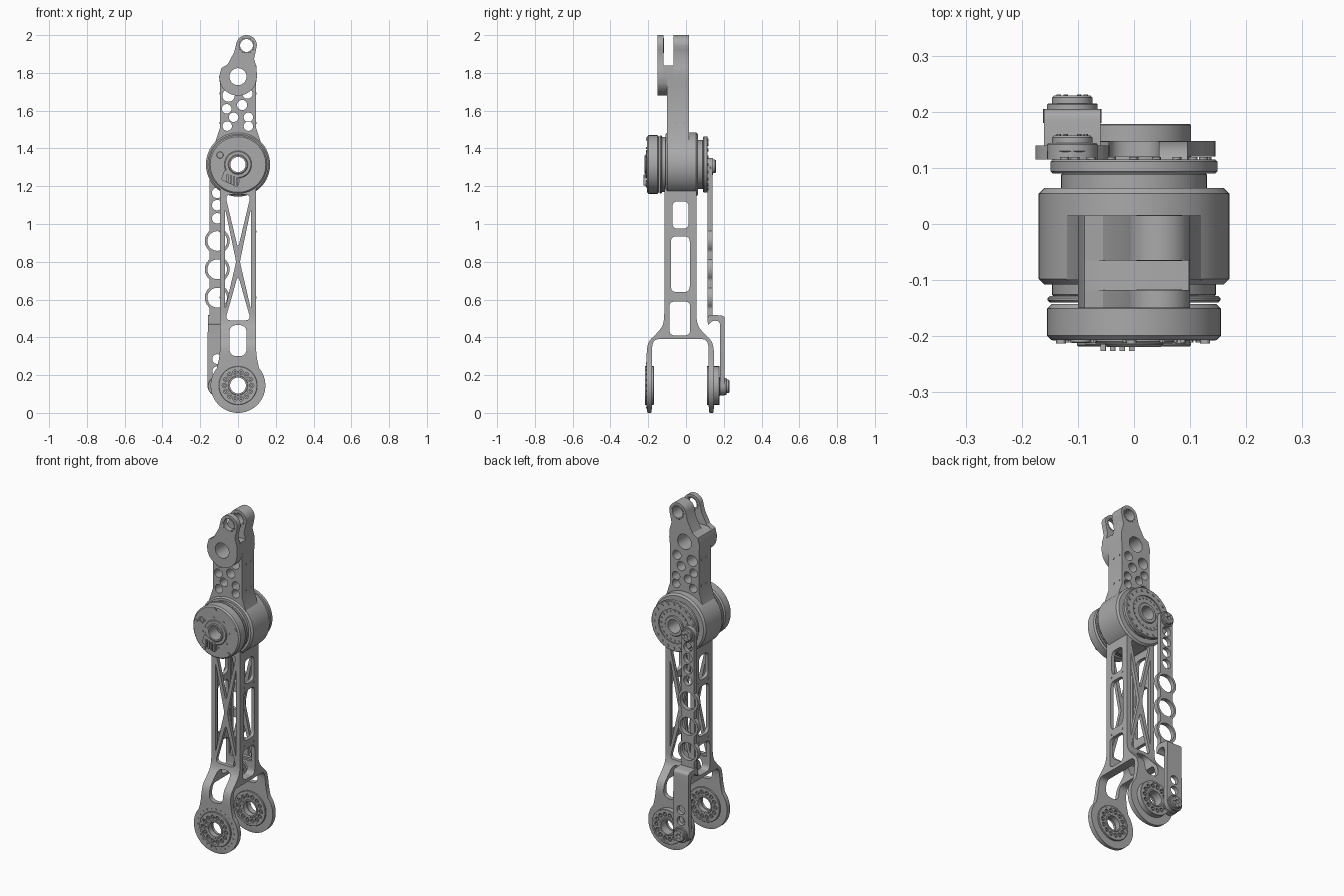
import bpy, bmesh, math
from math import sin, cos, pi, radians
from mathutils import Vector, Matrix

cube = bpy.data.objects.get("Cube")
if cube:
    bpy.data.objects.remove(cube, do_unlink=True)

grey = bpy.data.materials.new("machined_grey")
grey.use_nodes = True
GREY = (0.4, 0.4, 0.4, 1)
grey.diffuse_color = GREY
grey.node_tree.nodes["Principled BSDF"].inputs["Base Color"].default_value = GREY


def add(name, mesh):
    obj = bpy.data.objects.new(name, mesh)
    bpy.context.collection.objects.link(obj)
    mesh.materials.clear()
    mesh.materials.append(grey)
    return obj


def circle(x, z, r, n=32, start=0, end=360):
    full = end - start == 360
    steps = n if full else n - 1
    angles = [radians(start + (end - start) * i / steps) for i in range(n)]
    return [(x + r * cos(a), z + r * sin(a)) for a in angles]


def rounded(pts, r, steps=6):
    """Fillet every corner of a polygon."""
    out = []
    for i, p in enumerate(pts):
        p, a, b = Vector(p), Vector(pts[i - 1]), Vector(pts[(i + 1) % len(pts)])
        s = p + (a - p).normalized() * min(r, (a - p).length * 0.45)
        e = p + (b - p).normalized() * min(r, (b - p).length * 0.45)
        for k in range(steps + 1):
            t = k / steps
            out.append(tuple(s * (1 - t) ** 2 + p * 2 * t * (1 - t) + e * t * t))
    return out


def box2(x0, x1, z0, z1, r=0.03):
    return rounded([(x0, z0), (x1, z0), (x1, z1), (x0, z1)], r)


def plate(name, loops, lo, hi, axis="y"):
    """Extrude an outline with holes along one axis."""
    curve = bpy.data.curves.new(name, "CURVE")
    curve.dimensions, curve.fill_mode = "2D", "BOTH"
    curve.extrude = (hi - lo) / 2
    for loop in loops:
        spline = curve.splines.new("POLY")
        spline.points.add(len(loop) - 1)
        for point, (u, v) in zip(spline.points, loop):
            point.co = (u, v, 0, 1)
        spline.use_cyclic_u = True
    temp = bpy.data.objects.new(name, curve)
    bpy.context.collection.objects.link(temp)
    bpy.context.view_layer.update()
    mesh = bpy.data.meshes.new_from_object(temp.evaluated_get(bpy.context.evaluated_depsgraph_get()))
    bpy.data.objects.remove(temp)
    bm = bmesh.new()
    bm.from_mesh(mesh)
    mid = (lo + hi) / 2
    for v in bm.verts:
        u, w, d = v.co
        v.co = (u, mid + d, w) if axis == "y" else (mid + d, u, w)
    bmesh.ops.remove_doubles(bm, verts=bm.verts, dist=1e-5)
    bmesh.ops.recalc_face_normals(bm, faces=bm.faces)
    bm.to_mesh(mesh)
    bm.free()
    return add(name, mesh)


def lathe(name, profile, x, z, n=64):
    """Revolve a closed (radius, y) profile around a y-parallel axis."""
    bm = bmesh.new()
    rows = [[bm.verts.new((x + r * cos(2 * pi * i / n), y, z + r * sin(2 * pi * i / n)))
             for r, y in profile] for i in range(n)]
    m = len(profile)
    for i in range(n):
        a, b = rows[i], rows[(i + 1) % n]
        for j in range(m):
            k = (j + 1) % m
            bm.faces.new((a[j], a[k], b[k], b[j]))
    bmesh.ops.recalc_face_normals(bm, faces=bm.faces)
    mesh = bpy.data.meshes.new(name)
    bm.to_mesh(mesh)
    bm.free()
    return add(name, mesh)


def ring(name, x, z, inner, outer, y0, y1, c=0.004):
    return lathe(name, [(inner, y0), (outer - c, y0), (outer, y0 + c),
                        (outer, y1 - c), (outer - c, y1), (inner, y1)], x, z)


def boolean(obj, tool, op):
    mod = obj.modifiers.new("cut", "BOOLEAN")
    mod.object, mod.operation, mod.solver = tool, op, "EXACT"
    bpy.context.view_layer.update()
    mesh = bpy.data.meshes.new_from_object(obj.evaluated_get(bpy.context.evaluated_depsgraph_get()))
    obj.modifiers.clear()
    obj.data = mesh
    bpy.data.objects.remove(tool)


def studs(name, x, z, radius, count, size, y0, y1, start=0):
    """Ring of small bolt heads."""
    bm = bmesh.new()
    turn = Matrix.Rotation(pi / 2, 4, "X")
    for i in range(count):
        a = radians(start) + 2 * pi * i / count
        at = Matrix.Translation((x + radius * cos(a), (y0 + y1) / 2, z + radius * sin(a)))
        bmesh.ops.create_cone(bm, cap_ends=True, segments=12, radius1=size, radius2=size,
                              depth=y1 - y0, matrix=at @ turn)
    mesh = bpy.data.meshes.new(name)
    bm.to_mesh(mesh)
    bm.free()
    return add(name, mesh)


KNEE, ANKLE, ROD = 1.315, 0.145, -0.11

# Lower leg: front silhouette crossed with the forked side silhouette
front = circle(0, ANKLE, 0.145, 40, 140, 400) + [(0.1, 0.29), (0.095, 0.34), (0.095, 1.25),
                                                 (-0.095, 1.25), (-0.095, 0.34), (-0.1, 0.29)]
truss = [rounded([(-0.068, 1.155), (0.068, 1.155), (0, 0.87)], 0.03),
         rounded([(-0.068, 0.49), (0.068, 0.49), (0, 0.73)], 0.03)]
for s in (-1, 1):
    truss.append(rounded([(s * 0.068, 1.08), (s * 0.068, 0.55), (s * 0.01, 0.8)], 0.015))
leg = plate("lower_leg", [front, circle(0, ANKLE, 0.045), box2(-0.045, 0.045, 0.3, 0.465, 0.04)] + truss,
            -0.3, 0.3)
half = [(0.085, 1.25), (0.085, 0.47), (0.125, 0.42), (0.178, 0.37), (0.178, -0.01),
        (0.15, -0.01), (0.15, 0.39), (0.08, 0.39)]
mid_y = -0.03
outline = rounded([(mid_y - a, z) for a, z in half] + [(mid_y + a, z) for a, z in reversed(half)], 0.06)
windows = [box2(-0.072, 0.014, 0.975, 1.12), box2(-0.08, 0.02, 0.64, 0.935), box2(-0.088, 0.022, 0.41, 0.59)]
boolean(leg, plate("side_tool", [outline] + windows, -0.3, 0.3, "x"), "INTERSECT")
boolean(leg, plate("core_tool", [box2(-0.075, 0.075, 0.48, 1.16, 0.01)], mid_y - 0.065, mid_y + 0.065), "DIFFERENCE")

# Ankle bearings on both fork arms
holes = [circle(0.072 * cos(2 * pi * i / 14), ANKLE + 0.072 * sin(2 * pi * i / 14), 0.012, 12) for i in range(14)]
for side, y0, y1 in (("front", -0.216, -0.206), ("front_inner", -0.182, -0.172),
                     ("back_inner", 0.112, 0.122), ("back", 0.148, 0.176)):
    plate(side + "_ankle_bearing", [circle(0, ANKLE, 0.095, 48), circle(0, ANKLE, 0.045)] + holes, y0, y1)
    ring(side + "_ankle_rim", 0, ANKLE, 0.09, 0.102, y0 - 0.002, y1 + 0.002, 0.002)
    ring(side + "_ankle_hub", 0, ANKLE, 0.042, 0.052, y0 - 0.002, y1 + 0.002, 0.002)
    studs(side + "_ankle_rollers", 0, ANKLE, 0.072, 14, 0.007, y0, y1)
studs("front_ankle_bolts", 0, ANKLE, 0.118, 24, 0.004, -0.211, -0.206)

# Knee housing and motor stack
ring("knee_housing", 0, KNEE, 0.04, 0.17, -0.108, 0.064, 0.01)
ring("front_neck", 0, KNEE, 0.04, 0.146, -0.13, -0.1)
ring("front_flange", 0, KNEE, 0.04, 0.154, -0.14, -0.128)
ring("motor_cover", 0, KNEE, 0.04, 0.155, -0.207, -0.143, 0.008)
ring("motor_hub", 0, KNEE, 0.04, 0.072, -0.213, -0.2)
ring("motor_hub_lip", 0, KNEE, 0.04, 0.052, -0.219, -0.2)
studs("cover_bolts", 0, KNEE, 0.135, 5, 0.009, -0.213, -0.2, 20)
studs("cover_screws", 0, KNEE, 0.088, 8, 0.005, -0.211, -0.2, 10)
ring("cover_port", -0.095, KNEE + 0.05, 0.009, 0.018, -0.212, -0.2, 0.002)
socket = [(-0.09, 1.235), (-0.005, 1.195), (0.01, 1.225), (0.0, 1.255), (-0.07, 1.29)]
plate("cable_socket", [rounded(socket, 0.01)], -0.215, -0.2)
for i in range(4):
    x = -0.06 + i * 0.017
    plate("socket_fin", [box2(x, x + 0.01, 1.22 - i * 0.005, 1.262 - i * 0.005, 0.002)], -0.226, -0.21)
ring("back_neck", 0, KNEE, 0.04, 0.13, 0.06, 0.092)
ring("back_flange", 0, KNEE, 0.1, 0.149, 0.09, 0.115)
ring("back_output_disc", 0, KNEE, 0.04, 0.106, 0.085, 0.108)
ring("back_output_hub", 0, KNEE, 0.04, 0.06, 0.1, 0.114)
studs("flange_bolts", 0, KNEE, 0.13, 20, 0.008, 0.11, 0.119)
studs("output_bolts", 0, KNEE, 0.088, 20, 0.006, 0.104, 0.112)

# Upper link: drilled column with a two-pronged head
head = [(0.1, 1.78), (0.098, 1.83), (0.085, 1.875), (0.095, 1.92)]
head += circle(0.045, 1.945, 0.055, 20, 0, 165) + [(-0.02, 1.91), (-0.055, 1.845), (-0.088, 1.825), (-0.1, 1.78)]
low = [(-0.095, 1.74), (-0.095, 1.51), (-0.125, 1.42), (0.125, 1.42), (0.095, 1.51), (0.095, 1.74)]
eye, pivot = circle(0.045, 1.945, 0.037), circle(0, 1.78, 0.045)
drill = [(-0.05, 1.68, 0.033), (0.05, 1.69, 0.027), (-0.06, 1.61, 0.025), (0.022, 1.63, 0.027),
         (-0.023, 1.565, 0.025), (0.055, 1.565, 0.025), (-0.057, 1.518, 0.025), (0.055, 1.518, 0.025)]
drilled = [circle(*d, 24) for d in drill]
bulge = circle(0, 1.78, 0.1, 24, 200, 340)
neck_top = [(0.1, 1.78), (0.098, 1.84), (-0.058, 1.84), (-0.088, 1.825), (-0.1, 1.78)]
plate("upper_link_back", [head + low, eye, pivot] + drilled, -0.065, 0.015)
plate("upper_link_middle", [neck_top + low, pivot] + drilled, -0.1, -0.065)
plate("upper_link_boss", [neck_top + bulge, pivot], -0.118, -0.1)
plate("upper_link_prong", [head + bulge, eye, pivot], -0.15, -0.118)
for name, y0, y1 in (("front_eye_bush", -0.151, -0.117), ("back_eye_bush", -0.066, 0.016)):
    ring(name, 0.045, 1.945, 0.034, 0.042, y0, y1, 0.002)

# Small screws on the flanks of both links
for s in (-1, 1):
    for y, z in [(a, b) for a in (-0.055, -0.01) for b in (1.535, 1.69)] + \
                [(a, b) for a in (-0.075, 0.015) for b in (0.96, 0.61)]:
        plate("flank_screw", [circle(y, z, 0.006, 10)], s * 0.0955 - 0.002, s * 0.0955 + 0.002, "x")

# Push rod: beaded upper strap, step, and lower strap
beads = (0.91, 0.76, 0.61)


def half_width(z):
    w = 0.042
    if z > 1.305:
        w = math.sqrt(max(0.045 ** 2 - (z - 1.305) ** 2, 1e-6))
    for b in beads:
        w = max(w, math.sqrt(max(0.066 ** 2 - (z - b) ** 2, 0)))
    return w


zs = [0.49 + 0.86 * i / 120 for i in range(121)]
strap = [(ROD + half_width(z), z) for z in zs] + [(ROD - half_width(z), z) for z in reversed(zs)]
strap_holes = [circle(ROD, b, 0.052) for b in beads]
strap_holes += [circle(ROD, z, 0.028, 24) for z in (1.03, 1.1, 1.165, 1.23)]
plate("push_rod_upper", [strap] + strap_holes, 0.115, 0.14)
step = rounded([(0.115, 0.46), (0.14, 0.49), (0.18, 0.485), (0.18, 0.4), (0.205, 0.4), (0.205, 0.515), (0.115, 0.52)], 0.02)
plate("push_rod_step", [step], ROD - 0.05, ROD + 0.05, "x")
lower = circle(ROD, ANKLE, 0.052, 24, 180, 360) + [(ROD + 0.05, 0.45), (ROD - 0.05, 0.45)]
plate("push_rod_lower", [lower] + [circle(ROD, z, 0.026, 24) for z in (0.285, 0.22)], 0.18, 0.205)

# Rod pivot pins
for name, z, y0, y1 in (("knee_pin", 1.305, 0.1, 0.158), ("ankle_pin", 0.14, 0.14, 0.229)):
    ring(name, ROD, z, 0.012, 0.036, y0, y1)
    ring(name + "_washer", ROD, z, 0.012, 0.045, y1 - 0.03, y1 - 0.014, 0.002)
    studs(name + "_bolts", ROD, z, 0.024, 6, 0.004, y1 - 0.004, y1 + 0.002)
ring("ankle_pin_spacer", ROD, 0.14, 0.012, 0.05, 0.15, 0.18, 0.002)

# Smooth round surfaces, keep machined edges crisp
for obj in bpy.context.scene.objects:
    if obj.type == "MESH":
        obj.select_set(True)
        bpy.context.view_layer.objects.active = obj
bpy.ops.object.shade_smooth_by_angle(angle=radians(30))
